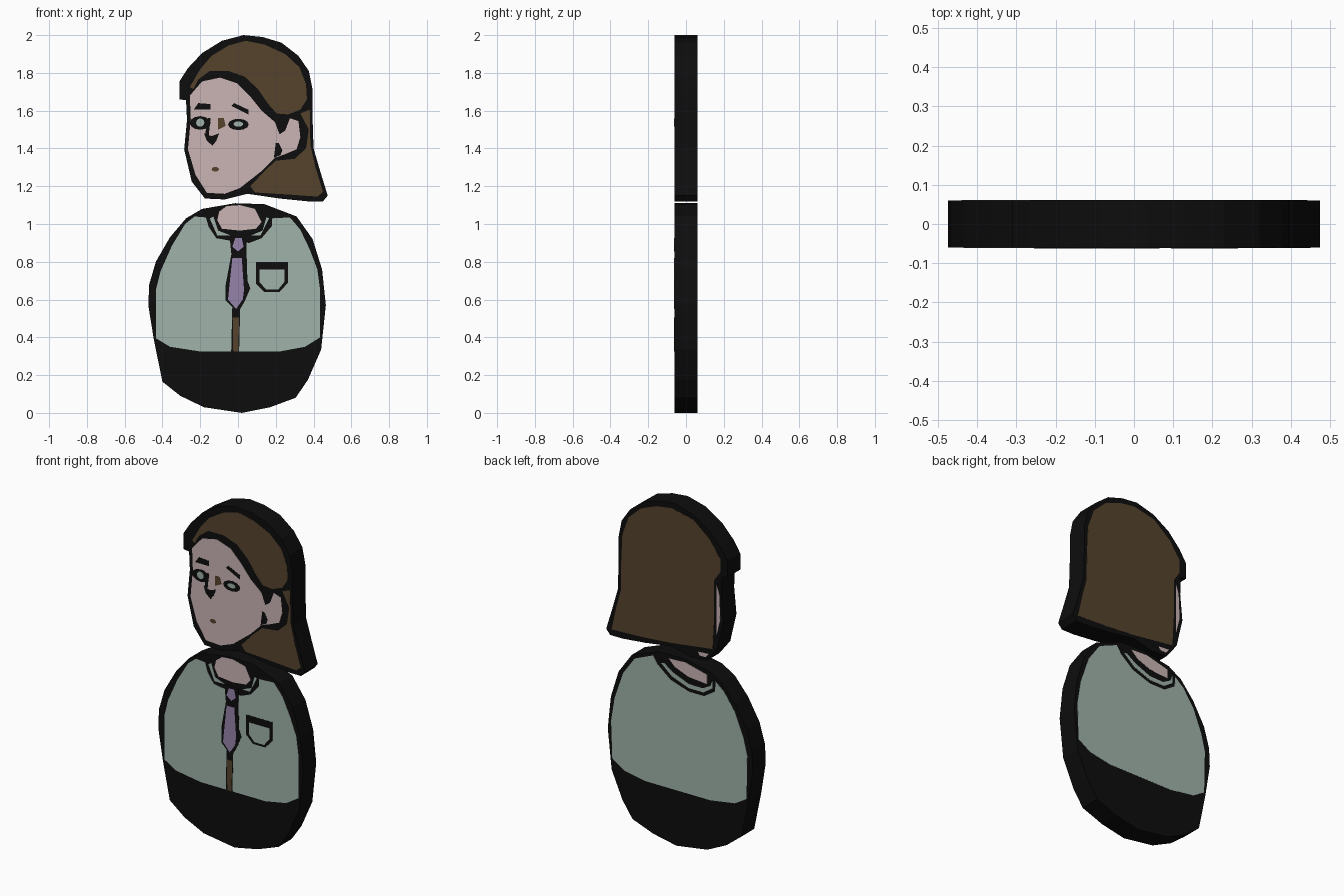
import bpy, bmesh, math

T = 0.06  # half thickness of the cut-out slabs


def material(name, rgb):
    m = bpy.data.materials.new(name)
    m.diffuse_color = (*rgb, 1)
    return m


BLACK = material("ink black", (0.004, 0.004, 0.004))
SKIN = material("pale skin", (0.60, 0.46, 0.46))
HAIR = material("brown hair", (0.092, 0.057, 0.027))
MINT = material("mint cloth", (0.35, 0.45, 0.395))
PURPLE = material("purple cloth", (0.31, 0.23, 0.41))


def prism(name, pts, mat, y0, y1):
    """Extrude an (x, z) outline from y0 to y1."""
    bm = bmesh.new()
    face = bm.faces.new([bm.verts.new((x, y0, z)) for x, z in pts])
    ext = bmesh.ops.extrude_face_region(bm, geom=[face])["geom"]
    bmesh.ops.translate(bm, vec=(0, y1 - y0, 0),
                        verts=[g for g in ext if isinstance(g, bmesh.types.BMVert)])
    bmesh.ops.triangulate(bm, faces=[f for f in bm.faces if len(f.verts) > 4])
    bmesh.ops.recalc_face_normals(bm, faces=bm.faces)
    me = bpy.data.meshes.new(name)
    bm.to_mesh(me)
    bm.free()
    me.materials.append(mat)
    ob = bpy.data.objects.new(name, me)
    bpy.context.collection.objects.link(ob)
    return ob


def plate(name, pts, mat, level=1, side=-1):
    """Thin painted plate; side -1 is the front, +1 the back."""
    prism(name, pts, mat, side * (T - 0.001), side * (T + 0.001 * level))


def oval(cx, cz, rx, rz, n=12):
    return [(cx + rx * math.cos(2 * math.pi * i / n),
             cz + rz * math.sin(2 * math.pi * i / n)) for i in range(n)]


# Head and body slabs
prism("head_slab", [
    (.03, 2), (.13, 1.99), (.23, 1.96), (.32, 1.89), (.375, 1.81), (.395, 1.71),
    (.395, 1.55), (.40, 1.40), (.435, 1.28), (.475, 1.15), (.45, 1.12), (.37, 1.12),
    (.22, 1.135), (.05, 1.16), (-.07, 1.13), (-.175, 1.135), (-.245, 1.225),
    (-.285, 1.395), (-.27, 1.55), (-.275, 1.655), (-.31, 1.66), (-.31, 1.755),
    (-.265, 1.825), (-.19, 1.905), (-.085, 1.97)], BLACK, -T, T)
prism("body_slab", [
    (-.19, 1.08), (-.015, 1.11), (.14, 1.105), (.31, 1.04), (.395, .92), (.445, .76),
    (.465, .57), (.44, .335), (.37, .175), (.305, .08), (.17, .03), (.02, 0),
    (-.18, .03), (-.305, .09), (-.40, .165), (-.445, .385), (-.475, .57),
    (-.47, .68), (-.435, .80), (-.36, .93), (-.275, 1.03)], BLACK, -T, T)

# Front hair
plate("hair_fringe", [
    (-.255, 1.725), (-.20, 1.82), (-.14, 1.89), (-.05, 1.945), (.04, 1.97), (.14, 1.95),
    (.25, 1.90), (.325, 1.83), (.36, 1.74), (.365, 1.66), (.33, 1.605), (.265, 1.58),
    (.205, 1.585), (.16, 1.635), (.105, 1.715), (.035, 1.78), (-.05, 1.81),
    (-.15, 1.81), (-.21, 1.765), (-.235, 1.715)], HAIR)
plate("hair_side", [
    (.33, 1.585), (.38, 1.605), (.383, 1.42), (.41, 1.30), (.45, 1.17), (.42, 1.145),
    (.28, 1.155), (.09, 1.167), (.065, 1.20), (.14, 1.28), (.20, 1.335), (.30, 1.345),
    (.36, 1.40), (.375, 1.50)], HAIR)

# Face with ear
plate("face", [
    (-.255, 1.68), (-.19, 1.755), (-.095, 1.775), (-.005, 1.745), (.065, 1.675),
    (.125, 1.60), (.195, 1.54), (.22, 1.475), (.25, 1.495), (.275, 1.56), (.32, 1.545),
    (.33, 1.46), (.31, 1.395), (.25, 1.37), (.195, 1.35), (.125, 1.28), (.01, 1.19),
    (-.07, 1.16), (-.165, 1.165), (-.225, 1.26), (-.265, 1.395), (-.25, 1.555)], SKIN)
plate("ear_line", [(.20, 1.43), (.215, 1.43), (.235, 1.39), (.225, 1.365), (.19, 1.35)], BLACK, 2)

# Eyes, brows, nose, mouth
for tag, cx, cz, rx, rz, ix, iz in (("left", -.20, 1.535, .055, .036, .022, .022),
                                    ("right", .002, 1.527, .055, .03, .026, .014)):
    plate(tag + "_eye", oval(cx, cz, rx, rz), BLACK, 2)
    plate(tag + "_iris", oval(cx, cz + .002, ix, iz), MINT, 3)
plate("left_brow", [(-.235, 1.605), (-.145, 1.605), (-.145, 1.635), (-.21, 1.64)], BLACK, 2)
plate("right_brow", [(-.035, 1.625), (.055, 1.58), (.055, 1.605), (-.02, 1.64)], BLACK, 2)
plate("nose_bridge", [(-.175, 1.47), (-.155, 1.47), (-.145, 1.56), (-.16, 1.56)], BLACK, 2)
plate("nose_tip", [(-.18, 1.48), (-.14, 1.465), (-.10, 1.48), (-.115, 1.44),
                   (-.135, 1.415), (-.165, 1.44)], BLACK, 2)
plate("nose_shade", [(-.105, 1.50), (-.065, 1.52), (-.075, 1.56), (-.105, 1.56)], HAIR, 2)
plate("mouth", oval(-.12, 1.29, .02, .013, 8), HAIR, 2)

# Front shirt with dark neck notch
HEM = [(.435, .40), (.355, .35), (.22, .325), (-.20, .325), (-.36, .35), (-.435, .395)]
plate("shirt_front", [
    (-.435, .65), (-.41, .75), (-.35, .885), (-.28, 1.0), (-.23, 1.04), (-.17, 1.035),
    (-.155, .985), (-.115, .925), (-.03, .91), (.06, .90), (.125, .925), (.18, .99),
    (.18, 1.03), (.275, 1.035), (.33, .97), (.38, .865), (.42, .76), (.435, .65)] + HEM, MINT)
plate("left_collar", [(-.15, 1.03), (-.13, 1.04), (-.105, .965), (-.04, .94), (-.11, .94)], MINT)
plate("right_collar", [(.165, 1.03), (.15, 1.035), (.13, .965), (.07, .94), (.12, .94)], MINT)
plate("neck_front", [
    (-.10, 1.065), (-.06, 1.095), (.01, 1.10), (.09, 1.08), (.125, 1.01), (.095, .975),
    (.01, .965), (-.085, .975), (-.11, 1.02)], SKIN)

# Tie and placket
plate("tie_outline", [
    (-.045, .94), (.045, .94), (.045, .86), (.05, .70), (.065, .66), (.035, .59), (0, .53),
    (-.065, .595), (-.065, .68), (-.035, .84)], BLACK, 2)
plate("tie_knot", [(-.015, .925), (.02, .925), (.03, .88), (0, .855), (-.03, .88)], PURPLE, 3)
plate("tie_blade", [(-.03, .82), (.02, .82), (.032, .65), (.025, .60), (-.01, .55),
                    (-.053, .60), (-.047, .66)], PURPLE, 3)
plate("placket_line", [(-.03, .57), (.012, .57), (.006, .325), (-.036, .325)], BLACK, 2)
plate("placket", [(-.028, .505), (.006, .505), (.002, .325), (-.025, .325)], HAIR, 3)

# Pocket
plate("pocket_outline", [(.095, .80), (.265, .80), (.265, .69), (.22, .64),
                         (.14, .64), (.095, .685)], BLACK, 2)
plate("pocket", [(.115, .76), (.247, .76), (.247, .695), (.213, .653),
                 (.15, .653), (.115, .69)], MINT, 3)

# Back of the head
plate("hair_back", [
    (.05, 1.97), (.15, 1.955), (.25, 1.915), (.33, 1.84), (.37, 1.73), (.378, 1.55),
    (.38, 1.40), (.41, 1.29), (.44, 1.155), (.22, 1.165), (.05, 1.18), (-.215, 1.215),
    (-.225, 1.40), (-.225, 1.62), (-.265, 1.68), (-.265, 1.755), (-.20, 1.85),
    (-.09, 1.94)], HAIR, 1, 1)
plate("cheek_back", [(-.24, 1.60), (-.258, 1.55), (-.265, 1.40), (-.24, 1.30)], SKIN, 1, 1)
plate("jaw_back", [(-.19, 1.18), (-.12, 1.175), (-.13, 1.155), (-.17, 1.155)], SKIN, 1, 1)

# Back of the shirt, collar and neck
plate("shirt_back", [
    (-.44, .65), (-.415, .75), (-.36, .885), (-.29, .985), (-.235, 1.03), (-.23, .97),
    (-.16, .925), (-.06, .925), (.06, .965), (.14, 1.03), (.17, 1.075), (.29, 1.025), (.365, .92),
    (.42, .76), (.443, .62)] + HEM, MINT, 1, 1)
plate("collar_back", [(-.215, 1.03), (-.215, .985), (-.155, .945), (-.06, .945), (.05, .985),
                      (.12, 1.045), (.10, 1.05), (.04, 1.01), (-.06, .97), (-.15, .968),
                      (-.20, .995)], MINT, 1, 1)
plate("neck_back", [(.07, 1.085), (-.04, 1.09), (-.18, 1.055), (-.18, 1.0), (-.06, 1.01),
                    (.03, 1.045)], SKIN, 1, 1)
